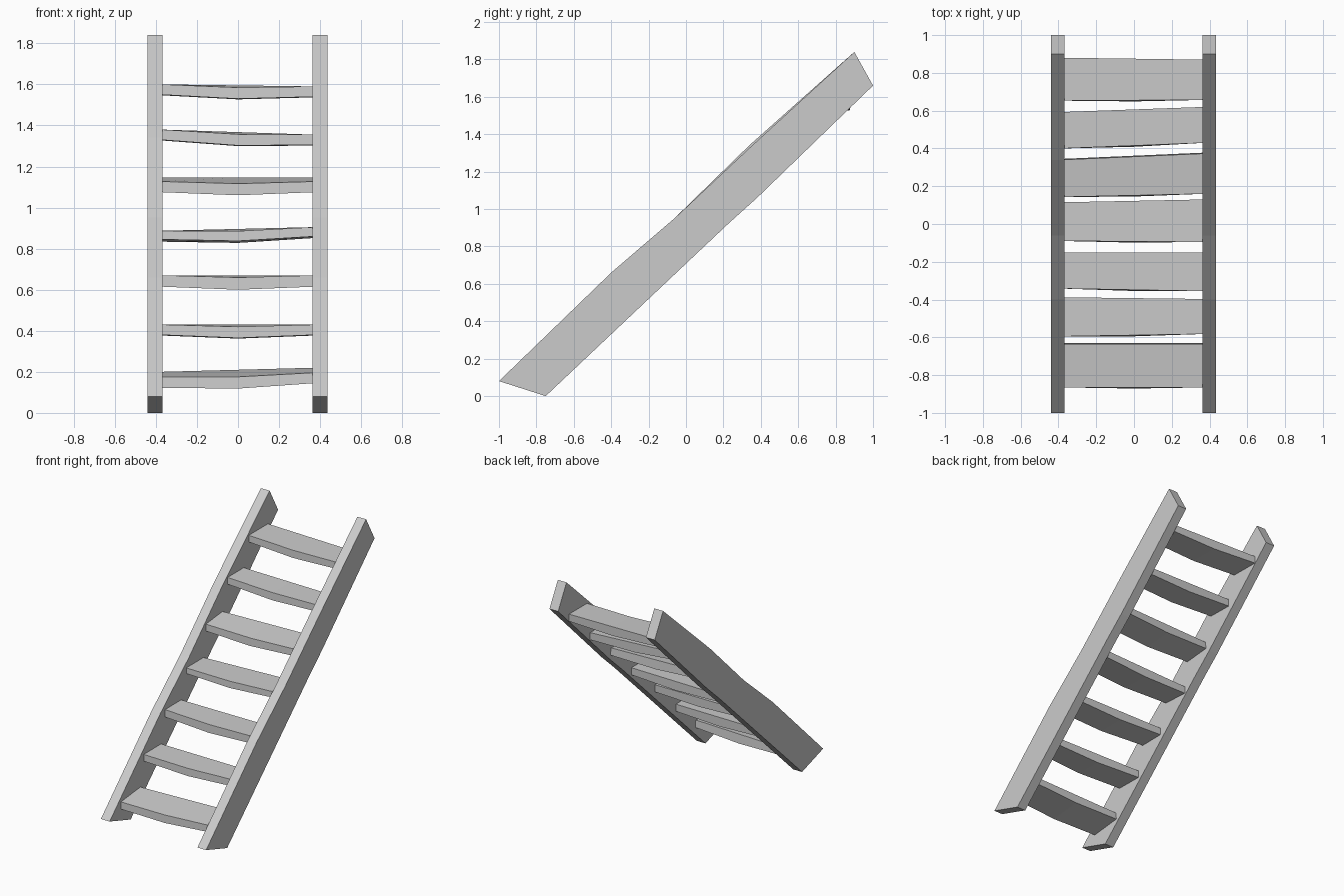
import bpy
import bmesh

cube = bpy.data.objects.get("Cube")
if cube:
    bpy.data.objects.remove(cube, do_unlink=True)

grey = bpy.data.materials.new("plain_grey")
grey.use_nodes = True
COLOUR = (0.6, 0.6, 0.6, 1)
grey.diffuse_color = COLOUR
grey.node_tree.nodes["Principled BSDF"].inputs["Base Color"].default_value = COLOUR


def loft(name, sections):
    """Skin a closed solid through matching cross-sections."""
    bm = bmesh.new()
    rings = [[bm.verts.new(p) for p in ring] for ring in sections]
    bm.faces.new(rings[0])
    bm.faces.new(rings[-1])
    for a, b in zip(rings, rings[1:]):
        for i in range(len(a)):
            j = (i + 1) % len(a)
            bm.faces.new((a[i], a[j], b[j], b[i]))
    bmesh.ops.recalc_face_normals(bm, faces=bm.faces)
    mesh = bpy.data.meshes.new(name)
    bm.to_mesh(mesh)
    bm.free()
    mesh.materials.append(grey)
    obj = bpy.data.objects.new(name, mesh)
    bpy.context.collection.objects.link(obj)
    return obj


# Side rails: slightly uneven sloping planks, the right one bulging higher up
def rail(name, x_outer, x_inner, upper_bend):
    profile = [(-1, 0.08), (-0.75, 0), (0.23, 0.925), (0.38, 1.06),
               (1, 1.66), (0.9, 1.84), upper_bend, (-0.06, 0.952), (-0.4, 0.66)]
    loft(name, [[(x, y, z) for y, z in profile] for x in (x_outer, x_inner)])


rail("left_rail", 0.435, 0.363, (0.34, 1.327))
rail("right_rail", -0.44, -0.367, (0.34, 1.342))


# Treads: bowed planks, each worn a little differently from end to end
def tread(name, front, back, top, bottom, tilt):
    sections = []
    for t, bow in ((0, 0), (0.5, 1), (1, 0)):
        x = -0.375 + 0.75 * t
        yf, yb, zt, zb = (a + (b - a) * t for a, b in (front, back, top, bottom))
        dip = 0.015 * bow
        sections.append([
            (x, yf, zt - tilt - dip * 0.7),
            (x, yb, zt),
            (x, yb + tilt * 0.25, zt - 0.053 - dip),
            (x, yf - dip * 0.4, zb - dip),
        ])
    loft(name, sections)


# front y, back y, top z, bottom z (each right end, left end), then tilt
TREADS = [
    ((-0.865, -0.865), (-0.635, -0.635), (0.20, 0.22), (0.122, 0.145), 0.024),
    ((-0.595, -0.582), (-0.388, -0.397), (0.43, 0.43), (0.38, 0.38), 0),
    ((-0.342, -0.355), (-0.15, -0.15), (0.67, 0.67), (0.615, 0.615), 0),
    ((-0.09, -0.095), (0.115, 0.13), (0.887, 0.905), (0.845, 0.86), 0),
    ((0.143, 0.16), (0.34, 0.373), (1.147, 1.147), (1.075, 1.075), 0.02),
    ((0.40, 0.43), (0.593, 0.62), (1.38, 1.355), (1.33, 1.305), 0),
    ((0.653, 0.657), (0.88, 0.87), (1.60, 1.59), (1.55, 1.54), 0),
]
for i, spec in enumerate(TREADS, 1):
    tread(f"tread_{i}", *spec)
